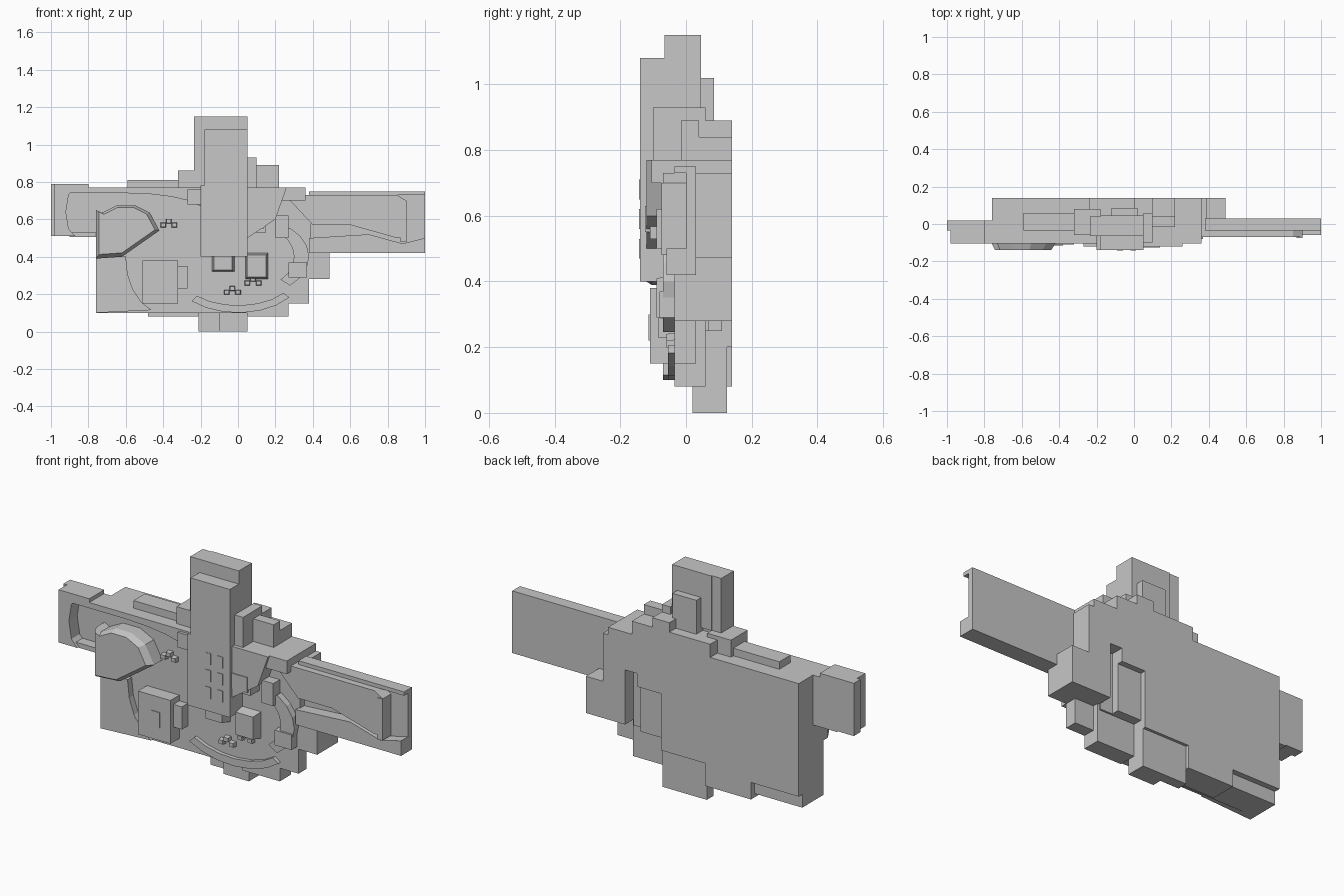
import bpy, bmesh
from math import cos, sin, pi

cube = bpy.data.objects.get("Cube")
if cube:
    bpy.data.objects.remove(cube, do_unlink=True)

stone = bpy.data.materials.new("plain_grey")
stone.diffuse_color = (0.57, 0.57, 0.57, 1)
stone.use_nodes = True
shader = stone.node_tree.nodes["Principled BSDF"]
shader.inputs["Base Color"].default_value = stone.diffuse_color

# Depth levels from rear to front, and main edges of the body
rear, middle, ground = .14, .02, -.035
rim_front, ledge_front, tower_front = -.07, -.105, -.14
body_left, body_right, body_base, body_top = -.76, .39, .08, .77
tower_left, tower_right = -.18, .05
wing_base, wing_top, wing_start, wing_back = .42, .75, .38, .03
ledge_left, shoulder_left, shoulder_top = -.59, -.32, .86
foot_left, foot_top, base_left = -.21, .2, -.48


def prism(name, outline, front, back, taper=1.0):
    """Extrude an (x, z) outline along y; taper shrinks the front face."""
    count = len(outline)
    cx = sum(x for x, z in outline) / count
    cz = sum(z for x, z in outline) / count
    bm = bmesh.new()
    far = [bm.verts.new((x, back, z)) for x, z in outline]
    near = [bm.verts.new((cx + (x - cx) * taper, front, cz + (z - cz) * taper))
            for x, z in outline]
    bm.faces.new(far)
    bm.faces.new(near)
    for i in range(count):
        bm.faces.new((far[i - 1], near[i - 1], near[i], far[i]))
    bmesh.ops.recalc_face_normals(bm, faces=bm.faces)
    mesh = bpy.data.meshes.new(name)
    bm.to_mesh(mesh)
    bm.free()
    mesh.materials.append(stone)
    part = bpy.data.objects.new(name, mesh)
    bpy.context.collection.objects.link(part)
    return part


def box(name, left, right, bottom, top, front=ground, back=middle, taper=1.0):
    corners = [(left, bottom), (right, bottom), (right, top), (left, top)]
    return prism(name, corners, front, back, taper)


def arc(cx, cz, width, height, start, end, steps):
    """Points along part of an ellipse, with angles given in turns."""
    angles = [2 * pi * (start + (end - start) * i / steps) for i in range(steps + 1)]
    return [(cx + width * cos(a), cz + height * sin(a)) for a in angles]


# Flat rear mass, stepped along its top, with a tall notch near its lower left
notch_left, notch_step, notch_right, notch_top = tower_right, .19, .26, .5
box("rear_left_block", body_left, base_left, .17, body_top, ground, rear)
box("rear_left_base", body_left, base_left, .1, .17, ground, .11)
box("rear_main_block", base_left, notch_left, foot_top, body_top, ground, rear)
box("rear_base_block", base_left, foot_left, body_base, foot_top, 0, rear)
box("front_base_block", base_left, notch_left, .1, foot_top, ground, body_base)
box("rear_over_panel", notch_left, notch_step, notch_top, body_top, ground, rear)
box("rear_over_slot", notch_step, notch_right, .57, body_top, ground, rear)
box("rear_right_block", notch_right, body_right, .28, .73, ground, rear)
box("rear_right_step", body_right, .49, .28, .475, ground, rear)
box("rear_right_cap", .22, .36, .7, body_top, ground, rear)
box("rear_shoulder", -.24, .22, body_top, .84, -.015, rear)
box("rear_peak", 0, .1, body_top, .89, -.015, rear)

# Recessed blocks in and below the notch
box("notch_panel", notch_left, notch_step, .25, notch_top, ground, .11)
box("notch_slot", notch_step, notch_right, .25, .57, ground, .07)
box("notch_base", notch_left, .27, body_base, .28, ground, .06)
box("side_block", notch_right, wing_start, .15, .3, ground, wing_back)
box("foot_plate", foot_left, tower_right, 0, foot_top, .07, .125)
box("foot_block", -.1, tower_right, 0, .15, middle, .1)

# Raised rims around the central hollow
left_curve = arc(-.4, .4, .2, .3, .7, .5, 4)
prism("left_rim", [(body_left, .1)] + left_curve + [(body_left, .4)], rim_front, ground)
bottom_outer = arc(0, .3, .34, .2, .62, .9, 6)
bottom_inner = arc(0, .3, .3, .16, .9, .62, 6)
prism("bottom_rim", bottom_outer + bottom_inner, -.055, ground)
right_outer = arc(.1, .4, .28, .2, -.14, .14, 6)
right_inner = arc(.1, .4, .2, .16, .14, -.14, 6)
prism("right_rim", right_outer + right_inner, rim_front, ground)
box("right_rim_block", .27, .37, .29, .37, -.08)

# Large faceted mound on the left
mound_edge = [(body_left, .39), (-.62, .4), (-.42, .54)]
mound_edge += arc(-.6, .57, .16, .11, .1, .4, 3) + [(body_left, .65)]
prism("mound", mound_edge, ledge_front, ground)
prism("mound_cap", mound_edge, tower_front, ledge_front, .88)

# Central tower and spine
box("spine", -.2, tower_right, .4, .78, tower_front)
box("tower_main", tower_left, tower_right, wing_top, 1.08, tower_front, wing_back)
box("tower_cap", tower_left, tower_right, shoulder_top, 1.15, -.065, .045)
box("tower_side", -.235, tower_left, wing_top, 1.15, -.065, .04)
box("tower_shoulder", shoulder_left, tower_left, wing_top, shoulder_top, -.06, .08)
box("tower_back_step", -.12, middle, .84, 1.02, wing_back, .085)
box("tower_right_step", tower_right, .1, wing_top, .93, -.1, .06)
box("tower_right_block", .1, .22, wing_top, .89, -.015, .04)
box("spine_foot", -.14, -.02, .32, .41, -.09, ground, .8)
for row in range(3):
    for column in range(2):
        x, z = -.09 + .07 * column, .47 + .09 * row
        box("spine_panel", x, x + .03, z, z + .06, tower_front - .003, tower_front)

# Upper ledges either side of the tower
box("left_upper_ledge", ledge_left, shoulder_left + .08, .74, .81, ground, .06)
band_curve = arc(-.6, .64, .42, .1, 0, .25, 5)
prism("left_top_band", band_curve + [(ledge_left, body_top), (tower_left, body_top)],
      ledge_front, ground)
box("left_wing_band", -.94, ledge_left, .74, body_top, ledge_front)
box("left_wing_band_lip", -.94, -.8, body_top, .79, ledge_front)
prism("right_top_slope", [(tower_right, .5), (.2, .6), (.26, body_top),
                          (tower_right, body_top)], -.12, ground)
box("right_upper_ledge", .2, .36, .7, body_top, ledge_front)

# Left wing: back plate with a curved frame at its end
box("left_wing_plate", -1, -.7, .51, body_top, ground)
inner_curve = arc(-.87, .64, .05, .13, .75, .25, 4)
prism("left_wing_frame", [(-.98, .51)] + inner_curve + [(-.87, .79), (-.98, .79)],
      ledge_front, middle)
box("left_wing_end", -1, -.98, .51, .79, ground)
box("left_wing_sill", -.9, body_left, .505, .53, -.09)

# Right wing: long plate, forward bank and sloping lower ledge
box("right_wing_plate", wing_start, 1, wing_base, wing_top, 0, wing_back)
prism("right_wing_bank", [(.25, .73), (.4, .57), (.6, .57), (.85, .5), (.9, .5),
                          (.9, .7), (.85, .73)], rim_front, 0)
prism("right_wing_ledge", [(wing_start, wing_base), (1, wing_base), (1, .5), (.88, .47),
                           (.7, .52), (wing_start, .5)], -.06, 0)
box("right_wing_lip", wing_start, 1, .73, wing_top, ground, wing_back)
box("right_wing_post", .87, .9, .48, .7, -.075, 0)

# Blocky buildings on the ground
box("left_building", -.51, shoulder_left, .15, .38, -.11)
box("left_building_annex", shoulder_left, -.27, .23, .35, -.085)
box("left_building_door", -.43, -.38, .22, .3, -.114, -.11)
box("right_building", .04, .15, .53, .67, -.11)
box("right_building_front", .05, .14, .55, .63, -.125, -.11)
box("right_building_wing", .2, .27, .5, .62, -.09)
box("right_hut", .04, .16, .28, .42, -.09, ground, .85)
box("upper_left_hut", -.27, tower_left, .68, .76, -.12)

# Small scattered rocks in three clusters
clusters = {"left_rock": (-.4, .57), "lower_rock": (-.06, .21), "right_rock": (.05, .26)}
for name, (x, z) in clusters.items():
    for step in range(3):
        cx, cz = x + .03 * step, z + .02 * (step % 2)
        box(name, cx - .015, cx + .015, cz - .013, cz + .013, -.06, ground, .8)
